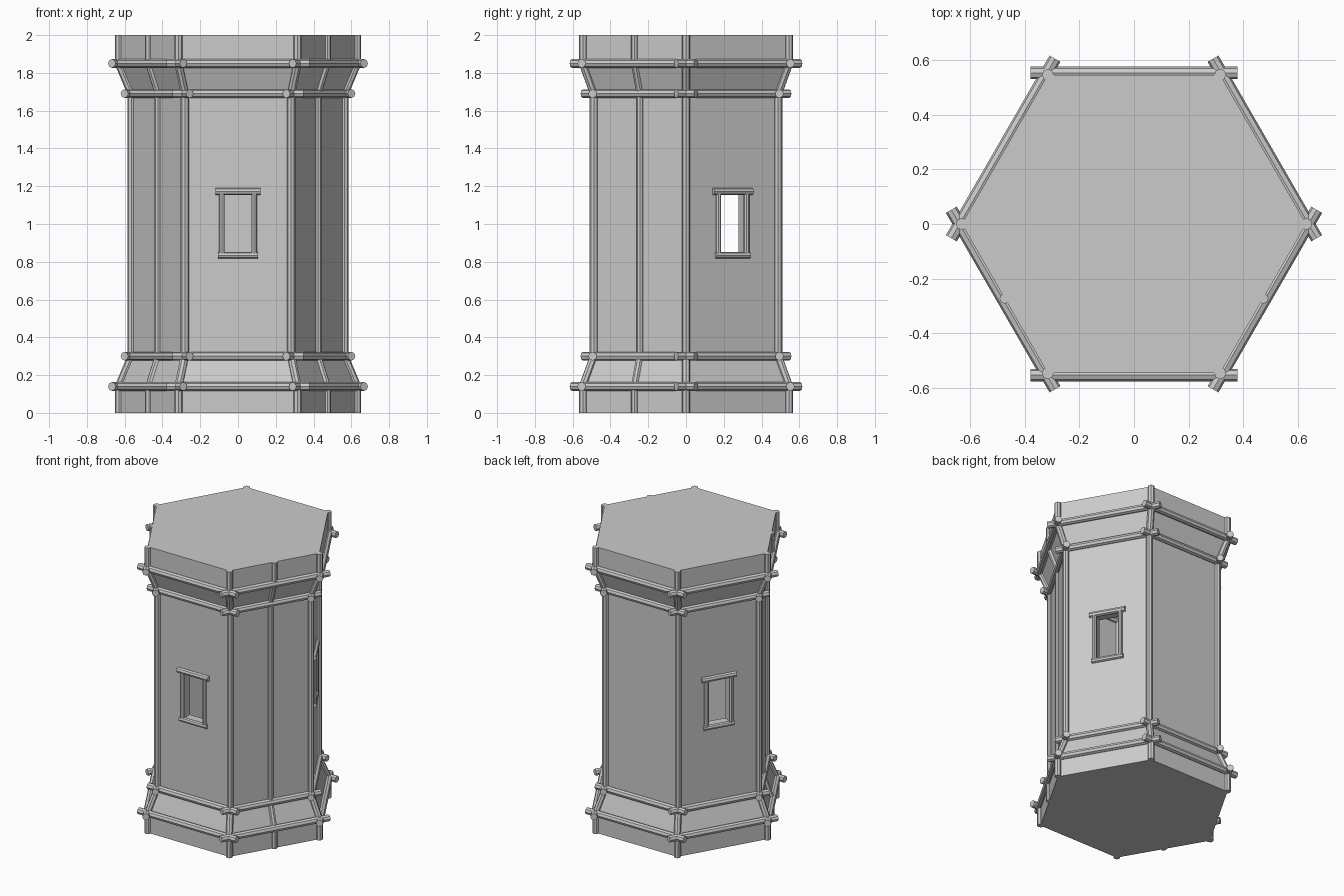
import bpy, bmesh
from math import radians, cos, sin
from mathutils import Vector

if "Cube" in bpy.data.objects:
    bpy.data.objects.remove(bpy.data.objects["Cube"])

# (corner radius, height) profile of the hexagonal tower
PROFILE = [(0.63, 0), (0.63, 0.14), (0.563, 0.30), (0.563, 1.69), (0.63, 1.85), (0.63, 2.0)]
WINDOW_SIDES = (0, 2, 4)   # side k faces direction 30 + 60k degrees
BATTEN_SIDES = (3, 5)
SHAFT = 2                  # profile segment holding the windows
APO = cos(radians(30))


def corner(k, r, z):
    a = radians(60 * k)
    return Vector((r * cos(a), r * sin(a), z))


def side_point(k, u, z, depth=0.0):
    """Point on shaft side k: u along the wall, depth outwards."""
    a = radians(30 + 60 * k)
    n, t = Vector((cos(a), sin(a), 0)), Vector((-sin(a), cos(a), 0))
    return n * (PROFILE[SHAFT][0] * APO + depth) + t * u + Vector((0, 0, z))


def finish(name, bm):
    me = bpy.data.meshes.new(name)
    bm.to_mesh(me)
    bm.free()
    ob = bpy.data.objects.new(name, me)
    bpy.context.collection.objects.link(ob)
    return ob


def rod(bm, p, q, r, sides=8):
    """Faceted round bar from p to q."""
    d = q - p
    rot = d.to_track_quat('Z', 'Y').to_matrix().to_4x4()
    rot.translation = (p + q) / 2
    bmesh.ops.create_cone(bm, cap_ends=True, segments=sides, radius1=r, radius2=r,
                          depth=d.length, matrix=rot)


def post(bm, points, r):
    for p, q in zip(points, points[1:]):
        rod(bm, p, q, r)


# walls with window openings and reveals
bm = bmesh.new()


def face(*pts):
    bm.faces.new([bm.verts.new(p) for p in pts])


for k in range(6):
    for i, ((r0, z0), (r1, z1)) in enumerate(zip(PROFILE, PROFILE[1:])):
        outer = [corner(k, r0, z0), corner(k + 1, r0, z0), corner(k + 1, r1, z1), corner(k, r1, z1)]
        if i != SHAFT or k not in WINDOW_SIDES:
            face(*outer)
            continue
        rim = [(-0.08, 0.84), (0.08, 0.84), (0.08, 1.168), (-0.08, 1.168)]
        hole = [side_point(k, u, z) for u, z in rim]
        back = [side_point(k, u, z, -0.07) for u, z in rim]
        for a in range(4):
            b = (a + 1) % 4
            face(outer[a], outer[b], hole[b], hole[a])
            face(hole[a], hole[b], back[b], back[a])
face(*[corner(k, *PROFILE[-1]) for k in range(6)])
face(*[corner(-k, *PROFILE[0]) for k in range(6)])
bmesh.ops.remove_doubles(bm, verts=bm.verts, dist=1e-5)
finish("tower_walls", bm)

# corner posts following the profile
bm = bmesh.new()
for k in range(6):
    post(bm, [corner(k, r, z) for r, z in PROFILE], 0.022)
finish("corner_posts", bm)

# middle battens on the two front diagonal sides
bm = bmesh.new()
for k in BATTEN_SIDES:
    post(bm, [(corner(k, r, z) + corner(k + 1, r, z)) / 2 for r, z in PROFILE], 0.019)
finish("side_battens", bm)

# horizontal rails crossing past the corners
bm = bmesh.new()
for r, z in PROFILE[1:5]:
    for k in range(6):
        p, q = corner(k, r + 0.008, z), corner(k + 1, r + 0.008, z)
        over = (q - p).normalized() * 0.06
        rod(bm, p - over, q + over, 0.023)
finish("ring_rails", bm)

# window frames: lintel, sill and two jambs
bm = bmesh.new()
for k in WINDOW_SIDES:
    for u0, z0, u1, z1, r in ((-0.12, 1.172, 0.12, 1.172, 0.019),
                              (-0.105, 0.834, 0.105, 0.834, 0.017),
                              (-0.086, 0.834, -0.086, 1.172, 0.015),
                              (0.086, 0.834, 0.086, 1.172, 0.015)):
        rod(bm, side_point(k, u0, z0, 0.004), side_point(k, u1, z1, 0.004), r)
finish("window_frames", bm)
